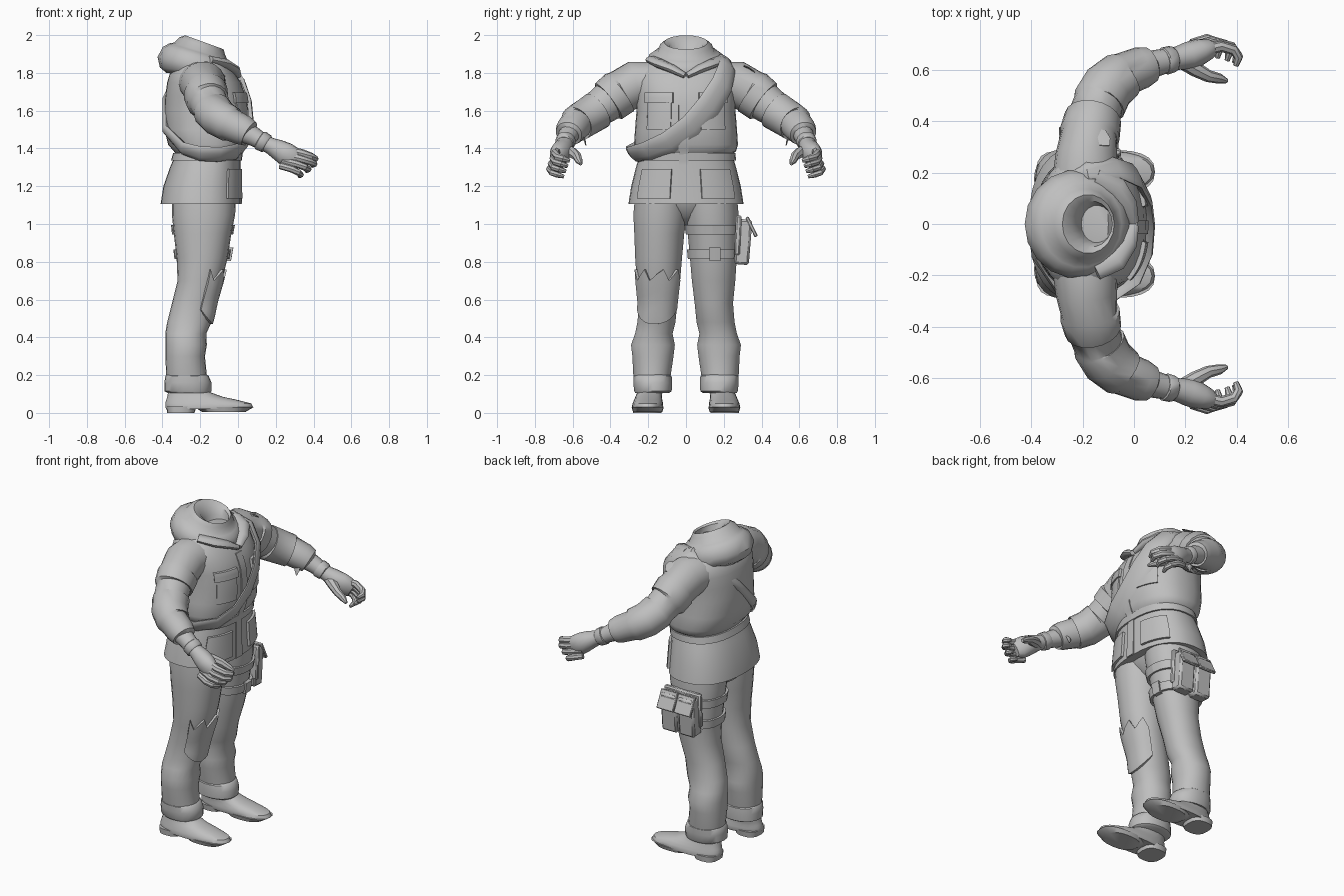
import bpy, bmesh, math
from mathutils import Vector

cloth = bpy.data.materials.new("plain grey")
cloth.diffuse_color = (0.52, 0.52, 0.52, 1)
TAU = math.tau


def finish(name, verts, faces, angle=40):
    mesh = bpy.data.meshes.new(name)
    bm = bmesh.new()
    bv = [bm.verts.new(v) for v in verts]
    for f in faces:
        bm.faces.new([bv[i] for i in f])
    bmesh.ops.recalc_face_normals(bm, faces=bm.faces)
    bm.to_mesh(mesh)
    bm.free()
    mesh.materials.append(cloth)
    mesh.shade_smooth()
    mesh.set_sharp_from_angle(angle=math.radians(angle))
    ob = bpy.data.objects.new(name, mesh)
    bpy.context.collection.objects.link(ob)
    return ob


def skin(name, rings, closed=False):
    """Join equal rings of points into a surface with capped ends."""
    n, m = len(rings[0]), len(rings)
    verts = [p for r in rings for p in r]
    faces = []
    for i in range(m if closed else m - 1):
        j = (i + 1) % m
        for k in range(n):
            l = (k + 1) % n
            faces.append((i * n + k, i * n + l, j * n + l, j * n + k))
    if not closed:
        faces += [tuple(range(n)), tuple(range((m - 1) * n, m * n))]
    return finish(name, verts, faces)


def surf(prof, z, a, off=0, p=0.85):
    """Point on a stacked body profile of (z, x0, x1, y0, y1)."""
    z = max(prof[0][0], min(prof[-1][0], z))
    for A, B in zip(prof, prof[1:]):
        if z <= B[0]:
            break
    t = (z - A[0]) / (B[0] - A[0])
    x0, x1, y0, y1 = [A[i] + (B[i] - A[i]) * t for i in range(1, 5)]
    c, s = math.cos(a), math.sin(a)
    return Vector(((x0 + x1) / 2 + ((x1 - x0) / 2 + off) * math.copysign(abs(c) ** p, c),
                   (y0 + y1) / 2 + ((y1 - y0) / 2 + off) * math.copysign(abs(s) ** p, s), z))


def stack(name, prof, n=28, p=0.85):
    return skin(name, [[surf(prof, r[0], TAU * k / n, 0, p) for k in range(n)] for r in prof])


def patch(name, prof, a0, a1, z0, z1, off, n=8, m=4, ragged=0):
    """Raised slab following a body profile."""
    rings = []
    for i in range(n + 1):
        a = a0 + (a1 - a0) * i / n
        sag = ragged * 2.5 * abs(2 * i / n - 1) ** 2
        lo = z0 + sag
        hi = z1 - ragged * (i * 2 % 3)
        col = [surf(prof, lo + (hi - lo) * j / m, a, off) for j in range(m + 1)]
        back = [surf(prof, lo + (hi - lo) * j / m, a, -0.02) for j in range(m, -1, -1)]
        rings.append(col + back)
    return skin(name, rings)


def sweep(name, pts, n=14, ref=None, closed=False):
    """Tube through (x, y, z, half width, half thickness)."""
    P = [Vector(q[:3]) for q in pts]
    rings, m = [], len(P)
    for i, q in enumerate(pts):
        a = P[(i - 1) % m] if closed or i else P[0]
        b = P[(i + 1) % m] if closed or i < m - 1 else P[-1]
        t = (b - a).normalized()
        r = ref(P[i]) if ref else Vector((0, 0, 1))
        side = t.cross(r).normalized()
        up = side.cross(t)
        rings.append([P[i] + side * q[3] * math.cos(TAU * k / n) + up * q[4] * math.sin(TAU * k / n)
                      for k in range(n)])
    return skin(name, rings, closed)


def side_y(prof, s):
    return [(z, x0, x1, min(s * a, s * b), max(s * a, s * b)) for z, x0, x1, a, b in prof]


# Jacket with bloused waist and flared skirt
jacket = [(z, a, b, -w, w) for z, a, b, w in (
    (1.105, -.41, .015, .305), (1.2, -.395, .012, .29), (1.3, -.36, .01, .265),
    (1.37, -.33, .01, .245), (1.385, -.34, .025, .265), (1.42, -.37, .04, .275),
    (1.5, -.39, .05, .27), (1.6, -.39, .05, .262), (1.68, -.385, .04, .265),
    (1.75, -.375, .015, .27), (1.80, -.36, -.02, .26), (1.85, -.32, -.06, .22),
    (1.89, -.28, -.1, .13))]
stack("jacket", jacket, 32)
patch("belt", jacket, 0, TAU, 1.335, 1.375, .01, 32, 1)
patch("front_placket", jacket, -.1, .03, 1.107, 1.76, .006, 2, 16)
for s in (-1, 1):
    patch("skirt_pocket", jacket, s * .22, s * .93, 1.135, 1.29, .014)
    patch("chest_pocket", jacket, s * .24, s * .8, 1.5, 1.66, .007)
    patch("chest_pocket_flap", jacket, s * .2, s * .85, 1.64, 1.695, .015)
    sweep("collar", [(-.15, s * .18, 1.87, .04, .02), (-.07, s * .14, 1.85, .045, .025),
                     (-.025, s * .07, 1.82, .04, .022), (.0, s * .005, 1.785, .02, .015)], 10)

# Folded hood around an open neck: centre x, z, radius x, radius y, tilt
hood = [(-.21, 1.785, .17, .18, 5), (-.22, 1.805, .195, .205, 7), (-.222, 1.845, .208, .212, 11),
        (-.213, 1.89, .19, .197, 15), (-.205, 1.908, .165, .17, 17), (-.198, 1.915, .148, .152, 18),
        (-.19, 1.945, .128, .138, 20), (-.178, 1.962, .108, .115, 20), (-.165, 1.945, .085, .09, 20),
        (-.15, 1.90, .07, .075, 18), (-.14, 1.83, .05, .06, 15)]
rings = []
for cx, cz, rx, ry, d in hood:
    t = math.radians(d)
    rings.append([(cx + rx * math.cos(TAU * k / 18) * math.cos(t), ry * math.sin(TAU * k / 18),
                   cz - rx * math.cos(TAU * k / 18) * math.sin(t)) for k in range(18)])
skin("hood", rings)

# Sash, broad across the chest and narrow over the back
band = [(-.1, -.28, 1.368, .05), (.0, -.205, 1.385, .058), (.042, -.09, 1.43, .068),
        (.052, .03, 1.515, .072), (.042, .12, 1.62, .072), (.005, .19, 1.735, .066),
        (-.07, .22, 1.83, .055), (-.18, .21, 1.868, .045), (-.31, .16, 1.80, .03),
        (-.383, .03, 1.66, .026), (-.383, -.12, 1.5, .03), (-.29, -.25, 1.4, .042), (-.2, -.285, 1.372, .05)]
sweep("sash", [(*q, .018) for q in band], 10,
      lambda v: v - Vector((-.17, 0, 1.6)), True)

# Trousers
leg = [(.13, -.375, -.165, .09, .265), (.2, -.38, -.165, .08, .28), (.3, -.385, -.175, .065, .285),
       (.36, -.385, -.165, .058, .292), (.42, -.385, -.168, .07, .27), (.48, -.375, -.14, .055, .258),
       (.58, -.35, -.12, .045, .25), (.7, -.32, -.085, .03, .262), (.82, -.325, -.055, .02, .27),
       (.95, -.34, -.035, .008, .275), (1.05, -.35, -.015, -.01, .28), (1.16, -.35, -.01, -.015, .27)]
cuff = [(.105, -.37, -.15, .09, .27), (.115, -.39, -.14, .075, .275), (.16, -.39, -.14, .072, .28),
        (.195, -.385, -.155, .075, .28), (.205, -.375, -.17, .09, .27)]
shoe = [(.02, -.38, .06, .125, .285), (.03, -.385, .08, .12, .287), (.05, -.385, .07, .122, .283),
        (.068, -.38, .0, .125, .275), (.085, -.375, -.08, .128, .268), (.11, -.37, -.15, .125, .258),
        (.17, -.36, -.18, .12, .255)]
heel = [(0, -.375, -.23, .13, .28), (.035, -.38, -.22, .125, .283)]
sole = [(.005, -.19, .04, .125, .28), (.03, -.23, .082, .118, .288)]
for s in (-1, 1):
    stack("trouser_leg", side_y(leg, s), 22, .95)
    stack("trouser_cuff", side_y(cuff, s), 22, .9)
    stack("shoe", side_y(shoe, s), 24, .85)
    stack("shoe_heel", side_y(heel, s), 16, .75)
    stack("shoe_sole", side_y(sole, s), 20, .8)
stack("trouser_seat", [(.99, -.25, -.14, -.03, .03), (1.04, -.33, -.075, -.1, .1),
                       (1.1, -.345, -.035, -.2, .2), (1.16, -.35, -.02, -.26, .26)], 24)
patch("torn_knee", side_y(leg, -1), -1.25, 1.1, .47, .76, .012, 10, 6, .03)

# Thigh rig: straps and a pair of flapped pouches
left_leg = side_y(leg, 1)
patch("upper_thigh_strap", left_leg, 0, TAU, .945, .995, .01, 22, 1)
patch("lower_thigh_strap", left_leg, 0, TAU, .815, .865, .012, 22, 1)
patch("strap_buckle", left_leg, -.1, .2, .805, .875, .022, 3, 1)


def box(name, c, size, tilt=0, bevel=.008):
    ct, st = math.cos(tilt), math.sin(tilt)
    verts = []
    for z in (-.5, .5):
        for x, y in ((-.5, -.5), (.5, -.5), (.5, .5), (-.5, .5)):
            a, b = y * size[1], z * size[2]
            verts.append((c[0] + x * size[0], c[1] + a * ct - b * st, c[2] + a * st + b * ct))
    faces = [(0, 1, 2, 3), (4, 5, 6, 7)] + [(i, (i + 1) % 4, (i + 1) % 4 + 4, i + 4) for i in range(4)]
    mod = finish(name, verts, faces, 30).modifiers.new("soft edges", 'BEVEL')
    mod.width, mod.segments = bevel, 1


for x in (-.235, -.115):
    box("thigh_pouch", (x, .302, .905), (.108, .08, .24), -.08, .012)
    box("pouch_flap", (x, .347, .985), (.115, .018, .115), .45, .004)
box("pouch_backing", (-.175, .275, .94), (.25, .03, .21), -.05)

# Sleeves with raised bands and rolled cuffs, plus bare forearms and hands
sleeve = [(-.19, .16, 1.75, .13, .11), (-.185, .27, 1.74, .12, .125), (-.175, .345, 1.70, .11, .117),
          (-.172, .352, 1.695, .118, .124), (-.16, .41, 1.65, .112, .118), (-.157, .417, 1.645, .1, .104),
          (-.14, .465, 1.61, .098, .097), (-.135, .472, 1.60, .107, .104), (-.1, .535, 1.56, .104, .1),
          (-.045, .58, 1.53, .097, .096), (-.04, .583, 1.527, .085, .087), (.03, .61, 1.495, .082, .08),
          (.06, .62, 1.478, .072, .07), (.062, .621, 1.476, .05, .05)]
arm = [(.0, .605, 1.50, .058, .058), (.08, .625, 1.465, .053, .052), (.14, .64, 1.43, .046, .043),
       (.17, .646, 1.415, .046, .044), (.21, .655, 1.395, .054, .054), (.25, .668, 1.372, .053, .062),
       (.285, .68, 1.35, .043, .062), (.31, .686, 1.335, .025, .045)]
wristband = [(.115, .634, 1.445, .05, .05), (.12, .635, 1.442, .054, .054),
             (.15, .643, 1.425, .052, .051), (.155, .644, 1.422, .045, .045)]
for s in (-1, 1):
    flip = lambda pts: [(x, s * y, z, w, h) for x, y, z, w, h in pts]
    sweep("sleeve", flip(sleeve), 18)
    sweep("forearm_and_palm", flip(arm), 14)
    sweep("wrist_wrap", flip(wristband), 14)
    for i in range(4):      # fingers curl inward, index on top
        z, r = 1.385 - .028 * i, .022 - .001 * i
        y = .672 + .01 * i
        L = (.105, .112, .095, .07)[i]
        x = .29 - .012 * i
        sweep("finger", flip([(x - .03, y, z + .008, r, r), (x + L * .45, y + .02, z - .01, r, r),
                              (x + L * .92, y + .008, z - .028, r * .95, r * .95),
                              (x + L * 1.12, y - .022, z - .04, r * .85, r * .85),
                              (x + L * 1.02, y - .055, z - .05, r * .5, r * .5)]), 8)
    sweep("thumb", flip([(.18, .64, 1.395, .032, .032), (.24, .603, 1.378, .03, .03),
                         (.29, .576, 1.357, .024, .024), (.335, .566, 1.335, .02, .019),
                         (.362, .557, 1.318, .009, .009)]), 8)
    # Torn strip hanging from the cuff
    sweep("cuff_rag", flip([(.03, .55, 1.47, .02, .006), (.035, .535, 1.44, .016, .005),
                            (.035, .53, 1.415, .004, .003)]), 6, lambda v: Vector((0, 1, 0)))
# Badge on the left upper sleeve
sweep("sleeve_badge", [(-.16, .305, 1.838, .065, .006), (-.16, .335, 1.825, .068, .006),
                       (-.16, .365, 1.803, .05, .006)], 8)
